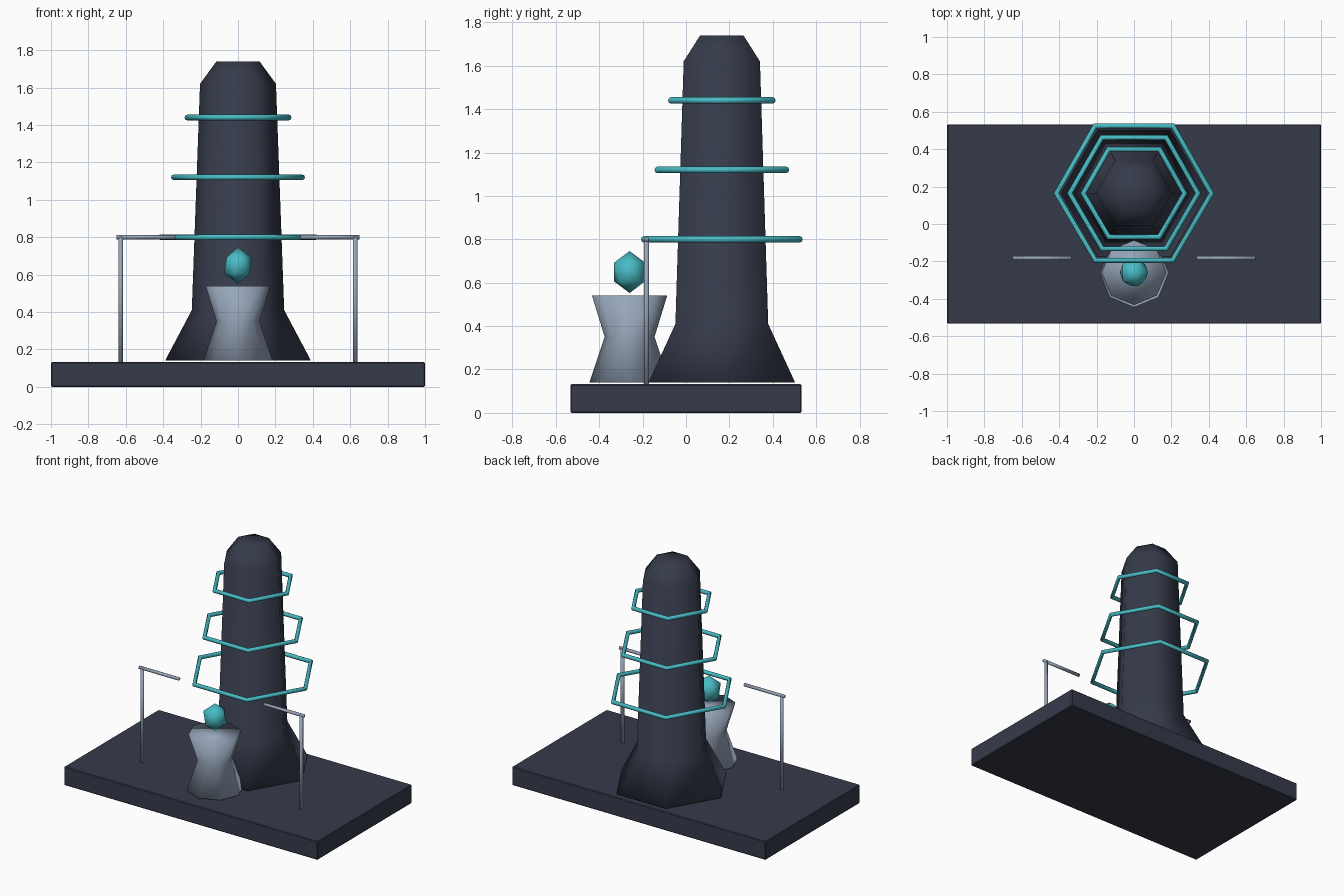
import bpy, bmesh, math
from mathutils import Matrix

default = bpy.data.objects.get("Cube")
if default:
    bpy.data.objects.remove(default, do_unlink=True)


def material(name, rgb):
    mat = bpy.data.materials.new(name)
    mat.use_nodes = True
    mat.diffuse_color = (*rgb, 1)
    mat.node_tree.nodes["Principled BSDF"].inputs["Base Color"].default_value = (*rgb, 1)
    return mat


DARK = material("dark slate", (0.037, 0.044, 0.070))
GREY = material("pale steel", (0.31, 0.38, 0.49))
TEAL = material("teal glow", (0.065, 0.50, 0.56))


def add_object(name, bm, mat, smooth=True):
    bmesh.ops.recalc_face_normals(bm, faces=bm.faces[:])
    for face in bm.faces:
        face.smooth = smooth
    mesh = bpy.data.meshes.new(name)
    bm.to_mesh(mesh)
    bm.free()
    mesh.materials.append(mat)
    obj = bpy.data.objects.new(name, mesh)
    bpy.context.collection.objects.link(obj)
    return obj


def circle(bm, radius, sides, x, y, z):
    step = math.tau / sides
    return [bm.verts.new((x + radius * math.cos(i * step), y + radius * math.sin(i * step), z))
            for i in range(sides)]


def bridge(bm, loop_a, loop_b):
    n = len(loop_a)
    for i in range(n):
        j = (i + 1) % n
        bm.faces.new((loop_a[i], loop_a[j], loop_b[j], loop_b[i]))


def lathe(name, profile, sides, y, mat):
    """Closed solid from (radius, height) pairs."""
    bm = bmesh.new()
    loops = [circle(bm, r, sides, 0, y, z) for r, z in profile]
    for a, b in zip(loops, loops[1:]):
        bridge(bm, a, b)
    bm.faces.new(loops[0])
    bm.faces.new(loops[-1])
    return add_object(name, bm, mat)


def hex_ring(name, radius, tube, y, z):
    """Six-sided ring with a round tube."""
    bm = bmesh.new()
    segments = 8
    loops = []
    for k in range(segments):
        a = math.tau * k / segments
        loops.append(circle(bm, radius + tube * math.cos(a), 6, 0, y, z + tube * math.sin(a)))
    for k in range(segments):
        bridge(bm, loops[k], loops[(k + 1) % segments])
    return add_object(name, bm, TEAL)


def rod(name, radius, length, matrix):
    bm = bmesh.new()
    bmesh.ops.create_cone(bm, cap_ends=True, segments=8, radius1=radius, radius2=radius,
                          depth=length, matrix=matrix)
    return add_object(name, bm, GREY)


# Base slab with a fine edge bevel
bm = bmesh.new()
bmesh.ops.create_cube(bm, size=1, matrix=Matrix.Translation((0, 0, 0.066))
                      @ Matrix.Diagonal((2, 1.066, 0.132, 1)))
base = add_object("base_slab", bm, DARK, smooth=False)
bevel = base.modifiers.new("edge bevel", "BEVEL")
bevel.width = 0.005
bevel.segments = 1

# Tapered six-sided tower
TOWER_Y = 0.165
lathe("tower", [(0.39, 0.14), (0.247, 0.41), (0.203, 1.62), (0.115, 1.74)], 6, TOWER_Y, DARK)

# Floating rings, widest at the bottom
for label, radius, z in (("lower", 0.415, 0.80), ("middle", 0.343, 1.12), ("upper", 0.271, 1.44)):
    hex_ring(label + "_ring", radius, 0.015, TOWER_Y, z)

# Waisted pedestal with a crystal above it
PEDESTAL_Y = -0.26
lathe("pedestal", [(0.185, 0.14), (0.115, 0.35), (0.173, 0.54)], 8, PEDESTAL_Y, GREY)
bm = bmesh.new()
bmesh.ops.create_icosphere(bm, subdivisions=1, radius=1,
                           matrix=Matrix.Translation((0, PEDESTAL_Y, 0.649))
                           @ Matrix.Diagonal((0.084, 0.084, 0.097, 1)))
add_object("crystal", bm, TEAL)

# Posts with arms reaching inward
for side, sign in (("left", 1), ("right", -1)):
    rod(side + "_post", 0.0125, 0.675, Matrix.Translation((sign * 0.627, -0.182, 0.4675)))
    rod(side + "_arm", 0.0115, 0.315,
        Matrix.Translation((sign * 0.4925, -0.182, 0.80)) @ Matrix.Rotation(math.pi / 2, 4, "Y"))
